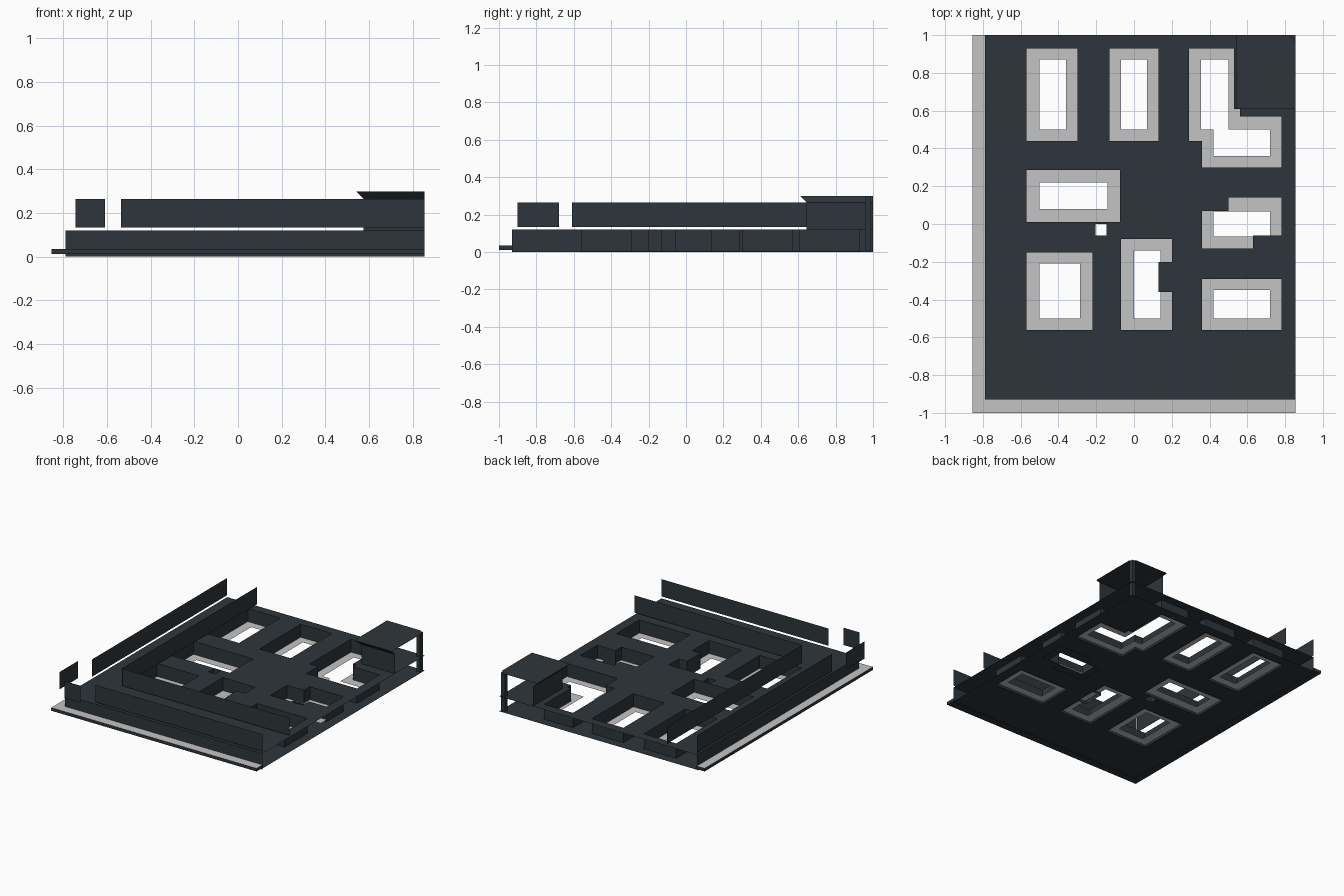
import bpy, bmesh
from mathutils import Vector

cube = bpy.data.objects.get("Cube")
if cube:
    bpy.data.objects.remove(cube)


def material(name, rgb):
    m = bpy.data.materials.new(name)
    m.use_nodes = True
    m.diffuse_color = (*rgb, 1)
    m.node_tree.nodes["Principled BSDF"].inputs["Base Color"].default_value = (*rgb, 1)
    return m


DARK = material("dark slate", (0.027, 0.036, 0.043))
PALE = material("pale pavement", (0.55, 0.55, 0.55))


def finish(name, bm, *mats):
    mesh = bpy.data.meshes.new(name)
    bm.to_mesh(mesh)
    bm.free()
    for m in mats:
        mesh.materials.append(m)
    obj = bpy.data.objects.new(name, mesh)
    bpy.context.collection.objects.link(obj)
    return obj


def rect(x0, x1, y0, y1):
    return [(x0, y0), (x1, y0), (x1, y1), (x0, y1)]


def sheet(name, loops, z, mat):
    """Flat sheet: the first loop is the outline, the others are openings."""
    bm = bmesh.new()
    for loop in loops:
        vs = [bm.verts.new((x, y, z)) for x, y in loop]
        for a, b in zip(vs, vs[1:] + vs[:1]):
            bm.edges.new((a, b))
    bmesh.ops.triangle_fill(bm, use_beauty=True, edges=bm.edges[:], normal=Vector((0, 0, 1)))
    for f in bm.faces:
        if f.normal.z < 0:
            f.normal_flip()
    return finish(name, bm, mat)


def wall(name, points, z0, z1, closed=False):
    """Thin upright wall along a path."""
    bm = bmesh.new()
    low = [bm.verts.new((x, y, z0)) for x, y in points]
    high = [bm.verts.new((x, y, z1)) for x, y in points]
    n = len(points)
    for i in range(n if closed else n - 1):
        j = (i + 1) % n
        bm.faces.new((low[i], low[j], high[j], high[i]))
    return finish(name, bm, DARK)


def box(name, x0, x1, y0, y1, z0, z1, *mats):
    """Box; a second material goes on the top face."""
    bm = bmesh.new()
    bmesh.ops.create_cube(bm, size=1)
    for v in bm.verts:
        v.co = ((x0 + x1) / 2 + v.co.x * (x1 - x0),
                (y0 + y1) / 2 + v.co.y * (y1 - y0),
                (z0 + z1) / 2 + v.co.z * (z1 - z0))
    bm.normal_update()
    for f in bm.faces:
        if len(mats) > 1 and f.normal.z > 0.5:
            f.material_index = 1
    return finish(name, bm, *mats)


# City blocks: outline of the well and of the opening in its pavement
corner_outline = [(.29, .44), (.36, .44), (.36, .30), (.78, .30), (.78, .57),
                  (.56, .57), (.56, .61), (.53, .61), (.53, .93), (.29, .93)]
corner_hole = [(.355, .50), (.42, .50), (.42, .36), (.72, .36), (.72, .50),
               (.50, .50), (.50, .87), (.355, .87)]
stepped_outline = [(.36, -.13), (.63, -.13), (.63, -.06), (.78, -.06),
                   (.78, .14), (.50, .14), (.50, .07), (.36, .07)]
notched_outline = [(-.07, -.56), (.20, -.56), (.20, -.36), (.13, -.36),
                   (.13, -.20), (.20, -.20), (.20, -.08), (-.07, -.08)]
blocks = {
    "back_right_block": (rect(-.57, -.30, .44, .93), rect(-.50, -.36, .50, .87)),
    "back_middle_block": (rect(-.13, .13, .44, .93), rect(-.07, .07, .50, .87)),
    "corner_block": (corner_outline, corner_hole),
    "middle_right_block": (rect(-.57, -.075, .01, .285), rect(-.50, -.14, .08, .22)),
    "stepped_block": (stepped_outline, rect(.42, .72, -.065, .065)),
    "front_right_block": (rect(-.57, -.22, -.56, -.15), rect(-.50, -.285, -.50, -.21)),
    "notched_block": (notched_outline, rect(0, .14, -.50, -.14)),
    "front_left_block": (rect(.36, .78, -.56, -.29), rect(.42, .72, -.50, -.35)),
}
shaft = rect(-.205, -.145, -.06, .0)
FLOOR, DECK = .008, .12

deck_holes, floor_holes = [shaft], [shaft]
for name, (outline, hole) in blocks.items():
    deck_holes.append(outline)
    wall(name + "_walls", outline, .004, DECK, True)
    if name == "stepped_block":
        # This pavement sits on top of the floor
        floor_holes.append(hole)
        pave = rect(.36, .78, -.13, .14)
    else:
        floor_holes.append(outline)
        pave = outline
    if name == "notched_block":
        pave = rect(-.07, .20, -.56, -.08)
        floor_holes[-1] = pave
    sheet(name + "_pavement", [pave, hole], .022, PALE)
wall("shaft_walls", shaft, FLOOR, DECK, True)

# Street floor and the deck above it
sheet("street_floor", [rect(-.79, .855, -.93, 1)] + floor_holes, FLOOR, DARK)
sheet("deck", [rect(-.79, .855, -.93, 1)] + deck_holes, DECK, DARK)

# Outer kerbs
box("side_kerb", -.855, -.785, -1, 1, .012, .035, DARK, PALE)
box("front_kerb", -.785, .855, -1, -.925, .012, .035, DARK, PALE)

# Outer lower wall
wall("outer_wall", [(-.79, 1), (-.79, -.93), (.855, -.93)], 0, DECK)

# Raised screens along the outer and inner street lines
for name, x, y in (("outer", -.79, -.93), ("inner", -.54, -.61)):
    wall(name + "_side_screen", [(x, -.61), (x, 1)], .135, .265)
    wall(name + "_front_screen", [(-.535, y), (.855, y)], .135, .265)
wall("small_side_screen", [(-.855, -.90), (-.855, -.68)], .135, .265)
wall("small_front_screen", [(-.745, -1), (-.61, -1)], .135, .265)

# Corner pavilion: two walls, flared eaves, flat roof and one post
path = [(.575, 1), (.575, .645), (.855, .645)]
wall("pavilion_walls", path, DECK, .265)
eaves = wall("pavilion_eaves", path, .265, .30)
for v in eaves.data.vertices:
    if v.co.z > .28:
        v.co.x = .54 if v.co.x < .6 else v.co.x
        v.co.y = .61 if v.co.y < .7 else v.co.y
sheet("pavilion_roof", [[(.54, .61), (.855, .61), (.855, .965), (.82, 1), (.54, 1)]], .30, DARK)
box("pavilion_post", .815, .845, .96, .99, FLOOR, .30, DARK)
